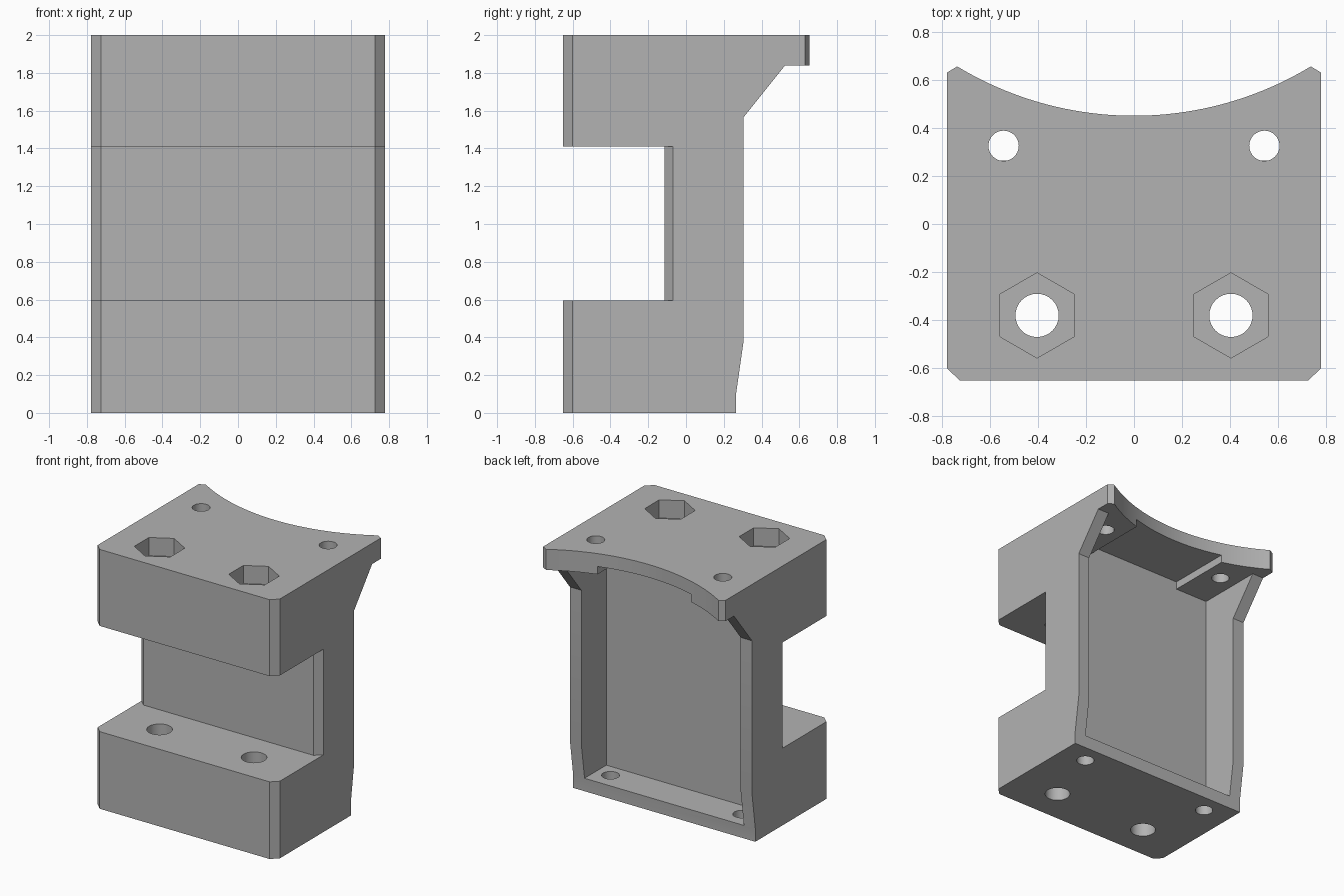
import bpy, bmesh, math

cube = bpy.data.objects.get("Cube")
if cube:
    bpy.data.objects.remove(cube, do_unlink=True)

grey = bpy.data.materials.new("mid grey")
grey.use_nodes = True
colour = (0.45, 0.45, 0.45, 1)
grey.diffuse_color = colour
grey.node_tree.nodes["Principled BSDF"].inputs["Base Color"].default_value = colour


def prism(name, outline, axis, low, high):
    """Extrude a closed 2D outline along one axis."""
    place = {"x": lambda p, d: (d, p[0], p[1]),
             "y": lambda p, d: (p[0], d, p[1]),
             "z": lambda p, d: (p[0], p[1], d)}[axis]
    bm = bmesh.new()
    ends = [[bm.verts.new(place(p, d)) for p in outline] for d in (low, high)]
    bm.faces.new(ends[0])
    bm.faces.new(ends[1])
    for i in range(len(outline)):
        j = (i + 1) % len(outline)
        bm.faces.new((ends[0][i], ends[0][j], ends[1][j], ends[1][i]))
    bmesh.ops.recalc_face_normals(bm, faces=bm.faces)
    mesh = bpy.data.meshes.new(name)
    bm.to_mesh(mesh)
    bm.free()
    mesh.materials.append(grey)
    obj = bpy.data.objects.new(name, mesh)
    bpy.context.collection.objects.link(obj)
    return obj


def mirrored(half):
    """Complete an outline given its +x half, listed front to back."""
    return half + [(-x, y) for x, y in reversed(half)]


def ring(x, y, radius, sides):
    angles = [math.tau * i / sides + math.pi / 2 for i in range(sides)]
    return [(x + radius * math.cos(a), y + radius * math.sin(a)) for a in angles]


def combine(target, tool, operation):
    tool.hide_render = True
    mod = target.modifiers.new(tool.name, "BOOLEAN")
    mod.operation, mod.solver, mod.object = operation, "EXACT", tool
    bpy.context.view_layer.objects.active = target
    bpy.ops.object.modifier_apply(modifier=mod.name)
    bpy.data.objects.remove(tool, do_unlink=True)


# Side profile of the bracket, trimmed afterwards by the plan outline
side = [(-0.9, 0), (0.265, 0), (0.265, 0.1), (0.305, 0.38), (0.305, 1.565),
        (0.525, 1.84), (0.9, 1.84), (0.9, 2), (-0.9, 2)]
bracket = prism("bracket_body", side, "x", -0.9, 0.9)

# Plan outline: chamfered front corners and a concave back edge
radius, reach, steps = 1.42, 0.735, 24
sweep = math.asin(reach / radius)
arc = [(radius * math.sin(sweep * (1 - i / steps)),
        0.45 + radius * (1 - math.cos(sweep * (1 - i / steps)))) for i in range(steps)]
plan = mirrored([(0.725, -0.65), (0.777, -0.6), (0.777, 0.63)] + arc)
plan.insert(len(plan) // 2, (0, 0.45))
combine(bracket, prism("plan_trim", plan, "z", -0.2, 2.2), "INTERSECT")

# Front slot with chamfered inner corners
slot = mirrored([(0.835, -0.9), (0.835, -0.015), (0.725, -0.115)])
combine(bracket, prism("slot_cutter", slot, "z", 0.595, 1.41), "DIFFERENCE")

# Back pocket with a shallow raised channel in its ceiling
pocket = mirrored([(0.68, 0.1), (0.68, 1.84), (0.4, 1.84), (0.4, 1.9)])
combine(bracket, prism("pocket_cutter", pocket, "y", 0, 1), "DIFFERENCE")

# Bolt holes, nut recesses and small screw holes on both sides
for s in (-1, 1):
    for name, x, y, r, sides, low, high in (
            ("bolt_hole", 0.403, -0.38, 0.09, 32, -0.2, 2.2),
            ("nut_recess", 0.403, -0.38, 0.177, 6, 1.86, 2.2),
            ("top_screw_hole", 0.542, 0.325, 0.063, 32, 1.75, 2.2),
            ("bottom_screw_hole", 0.56, 0.12, 0.063, 32, -0.2, 0.3)):
        cutter = prism(name, ring(s * x, y, r, sides), "z", low, high)
        combine(bracket, cutter, "DIFFERENCE")

# Smooth the curved walls, keep the machined edges crisp
bpy.ops.object.select_all(action="DESELECT")
bracket.select_set(True)
bpy.context.view_layer.objects.active = bracket
bpy.ops.object.shade_smooth_by_angle(angle=math.radians(20))
